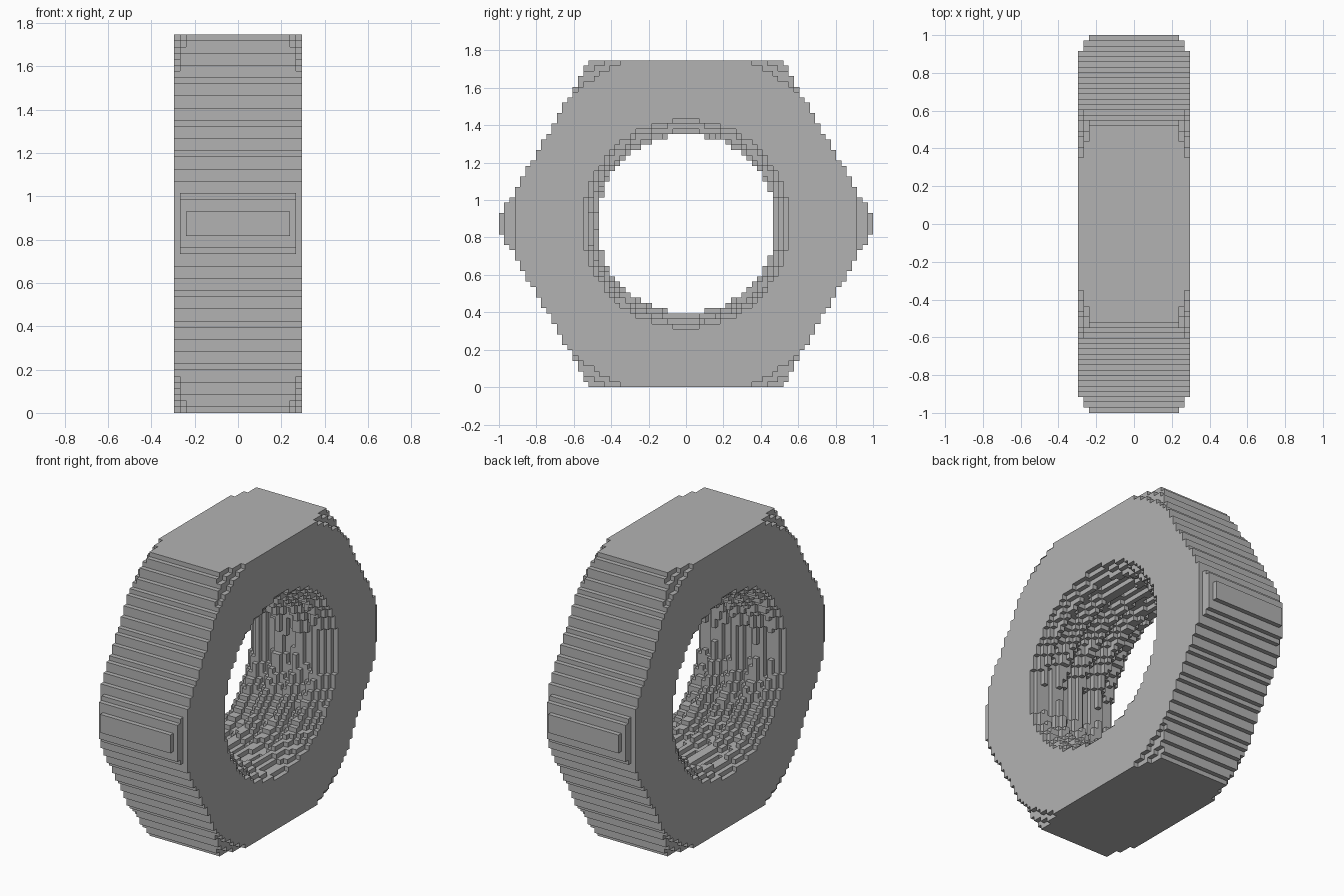
import bpy, bmesh, math

# Remove the default object
cube = bpy.data.objects.get("Cube")
if cube:
    bpy.data.objects.remove(cube, do_unlink=True)

# Block grid: thickness, width and height in cells
NX, NY, NZ = 21, 71, 62
CELL = 2 / NY
HEX_INRADIUS = 0.88
CHAMFER = (0.925, 0.967)           # outer radius limit of the two layers next to each face
COUNTERSINK = (0.555, 0.53, 0.5)   # bore radius of the layers next to each face
MINOR, MAJOR, PITCH = 0.475, 0.535, 0.134


def bore_radius(x, y, z, layer):
    """Right-handed V thread, opened out at both faces."""
    turn = x / PITCH - math.atan2(z, y) / math.tau
    ridge = abs((turn % 1) * 2 - 1)
    r = MINOR + (MAJOR - MINOR) * ridge
    if layer < len(COUNTERSINK):
        r = max(r, COUNTERSINK[layer])
    return r


def is_solid(i, j, k):
    if not (0 <= i < NX and 0 <= j < NY and 0 <= k < NZ):
        return False
    x = (i + 0.5 - NX / 2) * CELL
    y = (j + 0.5 - NY / 2) * CELL
    z = (k + 0.5 - NZ / 2) * CELL
    # hexagon with corners on the y axis
    if abs(y) * math.cos(math.pi / 6) + abs(z) * 0.5 > HEX_INRADIUS:
        return False
    layer = min(i, NX - 1 - i)
    r = math.hypot(y, z)
    if layer < len(CHAMFER) and r > CHAMFER[layer]:
        return False
    return r > bore_radius(x, y, z, layer)


solid = {(i, j, k) for i in range(NX) for j in range(NY) for k in range(NZ)
         if is_solid(i, j, k)}

# Skin the exposed sides of the cells
bm = bmesh.new()
corners = {}


def corner(p):
    if p not in corners:
        i, j, k = p
        corners[p] = bm.verts.new(((i - NX / 2) * CELL, (j - NY / 2) * CELL, k * CELL))
    return corners[p]


for cell in sorted(solid):
    for axis in range(3):
        u, v = (axis + 1) % 3, (axis + 2) % 3
        for side in (0, 1):
            neighbour = list(cell)
            neighbour[axis] += side * 2 - 1
            if tuple(neighbour) in solid:
                continue
            loop = []
            for du, dv in ((0, 0), (1, 0), (1, 1), (0, 1)):
                p = list(cell)
                p[axis] += side
                p[u] += du
                p[v] += dv
                loop.append(corner(tuple(p)))
            bm.faces.new(loop if side else loop[::-1])

mesh = bpy.data.meshes.new("hex_nut")
bm.to_mesh(mesh)
bm.free()
nut = bpy.data.objects.new("hex_nut", mesh)
bpy.context.collection.objects.link(nut)

# Plain grey metal
grey = bpy.data.materials.new("plain_grey")
grey.use_nodes = True
colour = (0.45, 0.45, 0.45, 1)
grey.diffuse_color = colour
grey.node_tree.nodes["Principled BSDF"].inputs["Base Color"].default_value = colour
mesh.materials.append(grey)
